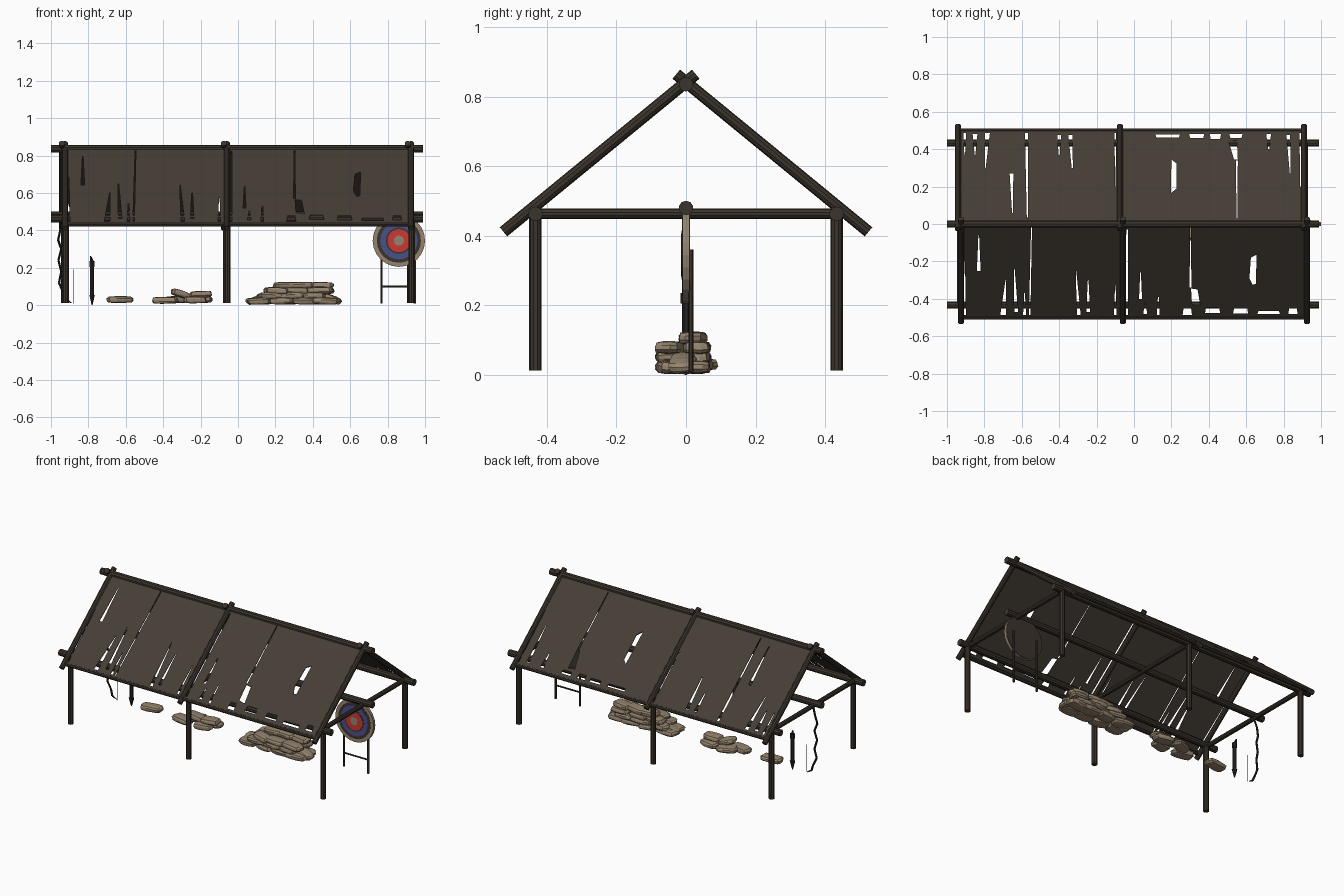
import bpy, bmesh, math, random
from mathutils import Vector, Matrix

random.seed(4)


def mat(name, rgb):
    m = bpy.data.materials.new(name)
    m.diffuse_color = (*rgb, 1)
    return m


CLOTH = mat("roof brown", (0.060, 0.047, 0.036))
WOOD = mat("dark wood", (0.043, 0.034, 0.025))
TAN = mat("sandbag tan", (0.30, 0.23, 0.155))
BLUE = mat("target blue", (0.07, 0.08, 0.25))
RED = mat("target red", (0.60, 0.04, 0.033))
BLACK = mat("rope black", (0.018, 0.016, 0.014))


def finish(name, bm, material):
    bmesh.ops.recalc_face_normals(bm, faces=bm.faces)
    me = bpy.data.meshes.new(name)
    bm.to_mesh(me)
    bm.free()
    me.materials.append(material)
    ob = bpy.data.objects.new(name, me)
    bpy.context.collection.objects.link(ob)
    return ob


def rod(name, a, b, r, material=WOOD, sides=10, r2=None):
    a, b = Vector(a), Vector(b)
    d = b - a
    bm = bmesh.new()
    rot = d.to_track_quat('Z', 'Y').to_matrix().to_4x4()
    bmesh.ops.create_cone(bm, cap_ends=True, segments=sides, radius1=r,
                          radius2=r if r2 is None else r2, depth=d.length,
                          matrix=Matrix.Translation((a + b) / 2) @ rot)
    return finish(name, bm, material)


# long beams: eaves, ridge and centre
SL, TOP = 0.82, 0.842
for n, y, z in (("front_beam", -0.433, 0.463), ("back_beam", 0.433, 0.463),
                ("ridge_beam", 0, 0.836), ("centre_beam", 0, 0.48)):
    rod(n, (-1, y, z), (0.99, y, z), 0.021)

# posts, rafters and tie beams in three frames
FRONT_X, BACK_X = (-0.925, -0.06, 0.925), (-0.942, -0.076, 0.908)
for xs, s, side in ((FRONT_X, -1, "front"), (BACK_X, 1, "back")):
    for x in xs:
        px = x + (0.003 if s < 0 else 0.012)
        rod(side + "_post", (px, s * 0.433, 0.012), (px, s * 0.433, 0.465), 0.018)
        rod(side + "_rafter", (x, -s * 0.028, TOP + SL * 0.028),
            (x, s * 0.525, TOP - SL * 0.525), 0.017)
    rod(side + "_eave_pole", (xs[0], s * 0.5, TOP - SL * 0.5),
        (xs[2], s * 0.5, TOP - SL * 0.5), 0.011, sides=8)
for x in FRONT_X:
    rod("tie_beam", (x - 0.008, -0.433, 0.463), (x - 0.008, 0.433, 0.463), 0.015)


# torn roof sheets: an outline with slits and holes cut out of it
def slit(x, d0, d1, w0, w1, lean=0):
    return [(x - w0 / 2, d0), (x + w0 / 2, d0),
            (x + lean + w1 / 2, d1), (x + lean - w1 / 2, d1)]


def roof(name, s, x0, x1, holes):
    cu = bpy.data.curves.new(name + "_outline", 'CURVE')
    cu.dimensions = '2D'
    cu.fill_mode = 'BOTH'
    cu.extrude = 0.002
    for pts in [[(x0, 0), (x1, 0), (x1, 0.5), (x0, 0.5)]] + holes:
        sp = cu.splines.new('POLY')
        sp.points.add(len(pts) - 1)
        for p, (u, v) in zip(sp.points, pts):
            p.co = (u, v, 0, 1)
        sp.use_cyclic_u = True
    tmp = bpy.data.objects.new("outline", cu)
    bpy.context.collection.objects.link(tmp)
    dg = bpy.context.evaluated_depsgraph_get()
    bm = bmesh.new()
    bm.from_mesh(bpy.data.meshes.new_from_object(tmp.evaluated_get(dg)))
    bpy.data.objects.remove(tmp)
    bmesh.ops.remove_doubles(bm, verts=bm.verts, dist=1e-5)
    for v in bm.verts:
        x, d, t = v.co
        v.co = (x, s * d, TOP + 0.004 - SL * d + t)
    finish(name, bm, CLOTH)


E = 0.487
roof("front_roof_sheet", -1, -0.925, 0.925, [
    slit(-0.83, 0.06, 0.25, 0.004, 0.02), slit(-0.905, 0.2, E, 0.003, 0.012),
    slit(-0.685, 0.3, E, 0.004, 0.03, -0.015), slit(-0.64, 0.24, 0.47, 0.004, 0.02, 0.01),
    slit(-0.585, 0.37, E, 0.004, 0.016), slit(-0.548, 0.02, E, 0.005, 0.008, -0.01),
    slit(-0.31, 0.25, E, 0.003, 0.02, 0.015), slit(-0.245, 0.3, 0.47, 0.004, 0.02),
    slit(-0.1, 0.33, E, 0.003, 0.014), slit(-0.037, 0.03, E, 0.008, 0.016, -0.004),
    slit(0.035, 0.26, 0.4, 0.004, 0.016), slit(0.06, 0.42, 0.48, 0.005, 0.02),
    slit(0.13, 0.39, E, 0.005, 0.015), slit(0.302, 0.02, 0.34, 0.004, 0.01),
    [(0.305, 0.345), (0.34, 0.35), (0.355, 0.44), (0.31, 0.43)],
    slit(0.285, 0.45, E, 0.04, 0.05), slit(0.42, 0.445, 0.475, 0.07, 0.08),
    slit(0.57, 0.45, 0.478, 0.07, 0.08), slit(0.72, 0.465, 0.482, 0.11, 0.12),
    slit(0.85, 0.45, 0.48, 0.04, 0.05),
    [(0.625, 0.18), (0.655, 0.165), (0.652, 0.32), (0.635, 0.325), (0.617, 0.29)]])
roof("back_roof_sheet", 1, -0.942, 0.908, [
    slit(-0.905, 0.37, E, 0.004, 0.014), slit(-0.85, 0.37, 0.48, 0.004, 0.025),
    slit(-0.795, 0.3, E, 0.004, 0.025, 0.012), slit(-0.65, 0.06, 0.27, 0.004, 0.02, -0.005),
    slit(-0.57, 0.03, E, 0.006, 0.016, -0.005), slit(-0.40, 0.37, 0.475, 0.006, 0.02),
    slit(-0.33, 0.3, 0.475, 0.006, 0.022, -0.01), slit(-0.1, 0.2, E, 0.003, 0.008),
    [(0.197, 0.165), (0.228, 0.19), (0.226, 0.325), (0.2, 0.345)],
    slit(0.18, 0.462, 0.478, 0.12, 0.13), slit(0.335, 0.46, 0.48, 0.07, 0.08),
    slit(0.435, 0.455, 0.48, 0.05, 0.06), slit(0.55, 0.03, 0.34, 0.004, 0.01),
    [(0.535, 0.345), (0.555, 0.345), (0.55, 0.45), (0.505, 0.445)],
    slit(0.545, 0.46, 0.48, 0.06, 0.07), slit(0.72, 0.4, 0.48, 0.006, 0.025),
    slit(0.835, 0.27, 0.475, 0.004, 0.02, -0.01), slit(0.89, 0.2, E, 0.004, 0.01)])

# archery target on a light stand
TX, TZ = 0.86, 0.345
for i, (n, r, m) in enumerate((("target_board", 0.14, TAN), ("target_dark_ring", 0.118, WOOD),
                               ("target_blue_ring", 0.1, BLUE), ("target_inner_dark_ring", 0.07, WOOD),
                               ("target_red_ring", 0.062, RED), ("target_centre", 0.027, TAN))):
    rod(n, (TX, 0.008, TZ), (TX, -0.01 - 0.001 * i, TZ), r, m, 24)
rod("target_back", (TX, 0.011, TZ), (TX, 0.007, TZ), 0.138, WOOD, 24)
for dx in (-0.093, 0.085):
    rod("stand_leg", (TX + dx, 0.014, 0.01), (TX + dx, 0.014, 0.36), 0.007, sides=6)
rod("stand_crossbar", (TX - 0.093, 0.014, 0.1), (TX + 0.085, 0.014, 0.1), 0.006, sides=6)


# sandbags: rounded, slightly crumpled flat boxes
def bag(x, y, z, length=0.14, turn=0.0, tilt=0.0, h=0.036, w=0.075):
    bm = bmesh.new()
    bmesh.ops.create_cube(bm, size=2)
    bmesh.ops.subdivide_edges(bm, edges=bm.edges[:], cuts=2, use_grid_fill=True)
    for v in bm.verts:
        n4 = sum(abs(c) ** 4 for c in v.co) ** 0.25
        p = v.co / n4 * random.uniform(0.95, 1.07)
        v.co = (p.x * length / 2, p.y * w / 2, p.z * h / 2)
    bm.transform(Matrix.Translation((x, y, z)) @ Matrix.Rotation(turn, 4, 'Z')
                 @ Matrix.Rotation(tilt, 4, 'Y'))
    finish("sandbag", bm, TAN)


for z, xs in ((0.022, (0.12, 0.24, 0.36, 0.47)), (0.05, (0.17, 0.29, 0.41)),
              (0.078, (0.21, 0.32, 0.44)), (0.106, (0.24, 0.35, 0.45))):
    for x in xs:
        for y in ((-0.045, 0.03) if z < 0.09 else (0.02,)):
            bag(x + random.uniform(-0.015, 0.015), y, z, random.uniform(0.12, 0.15),
                random.uniform(-0.25, 0.25), random.uniform(-0.06, 0.06))
bag(0.095, 0, 0.028, 0.09, 0.3, -0.3)
bag(0.5, -0.01, 0.035, 0.11, -0.2, 0.35)
# loose bags
for x, y, z, l, turn, tilt in ((-0.63, 0, 0.03, 0.14, 0.1, 0), (-0.39, -0.02, 0.026, 0.14, -0.2, 0),
                               (-0.33, 0.04, 0.03, 0.13, 0.4, 0), (-0.305, 0, 0.06, 0.11, 0.3, 0.3),
                               (-0.23, -0.03, 0.028, 0.12, 0.2, 0), (-0.2, 0.035, 0.03, 0.13, -0.2, 0),
                               (-0.2, 0, 0.058, 0.12, 0.1, -0.05)):
    bag(x, y, z, l, turn, tilt)

# broken stake with a pointed foot
rod("stake_point", (-0.78, 0, 0.0), (-0.78, 0, 0.055), 0.003, BLACK, 6, 0.017)
rod("stake_shaft", (-0.78, 0, 0.05), (-0.78, 0, 0.215), 0.012, BLACK, 6)
rod("stake_collar", (-0.78, 0, 0.205), (-0.78, 0, 0.235), 0.016, BLACK, 6)
rod("stake_splinter", (-0.78, 0.004, 0.23), (-0.788, 0.008, 0.262), 0.012, BLACK, 5, 0.003)

# frayed hanging rope
path = [(-0.93, 0.46), (-0.95, 0.4), (-0.962, 0.35), (-0.945, 0.3), (-0.96, 0.24),
        (-0.945, 0.18), (-0.957, 0.12), (-0.935, 0.07), (-0.92, 0.03), (-0.89, 0.012)]
for i, (a, b) in enumerate(zip(path, path[1:])):
    rod("rope_piece", (a[0], 0.006 * (i % 2), a[1]), (b[0], 0.006 * ((i + 1) % 2), b[1]),
        0.0065, BLACK, 6, 0.0065 if i < 8 else 0.002)
rod("rope_strand", (-0.88, 0, 0.01), (-0.88, 0, 0.19), 0.0015, BLACK, 4)
